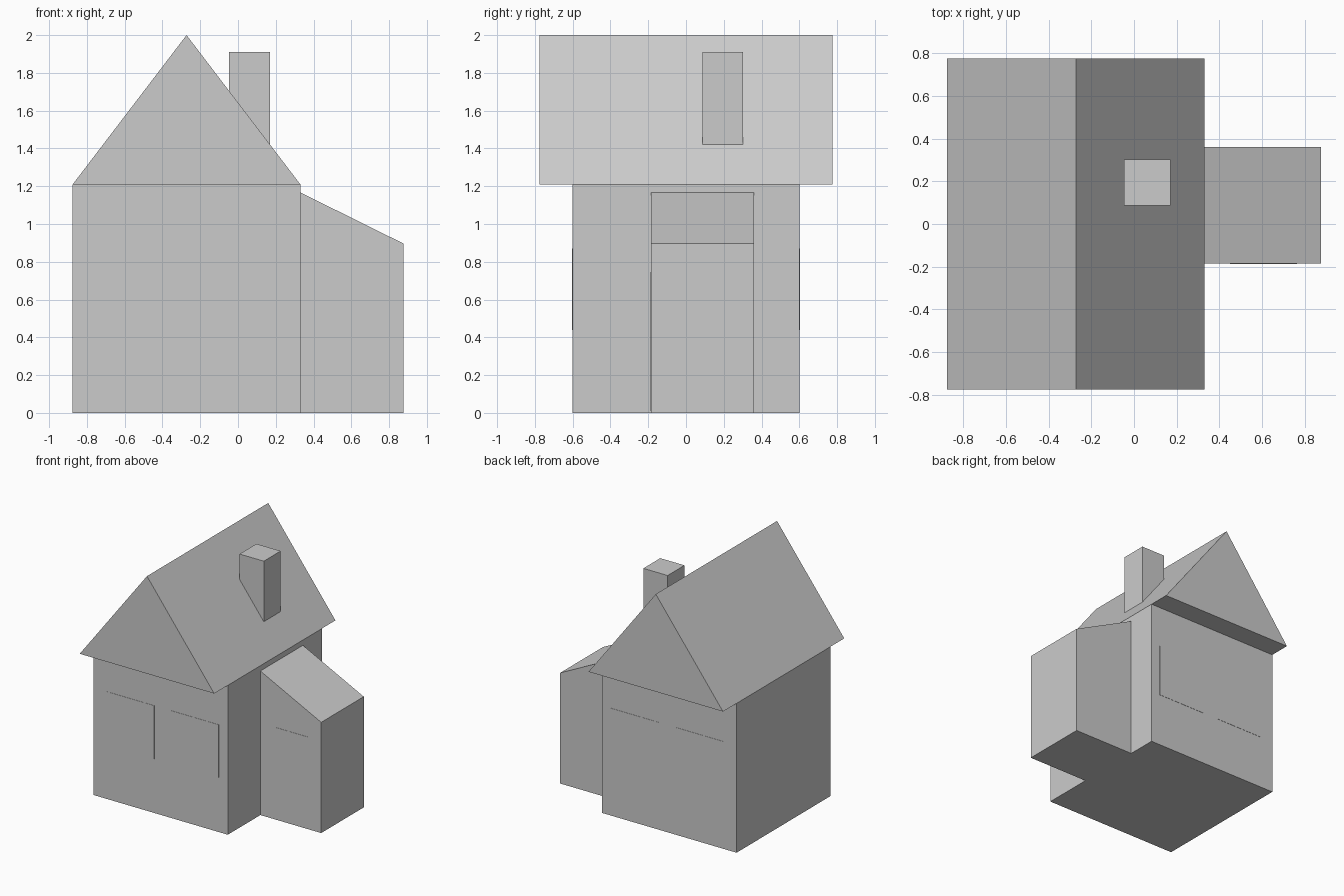
import bpy

if "Cube" in bpy.data.objects:
    bpy.data.objects.remove(bpy.data.objects["Cube"])


def prism(name, profile, y0, y1):
    """Extrude an (x, z) outline, listed anticlockwise from the front, from y0 to y1."""
    n = len(profile)
    verts = [(x, y, z) for y in (y0, y1) for x, z in profile]
    faces = [tuple(range(n)), tuple(reversed(range(n, 2 * n)))]
    for i in range(n):
        j = (i + 1) % n
        faces.append((i, i + n, j + n, j))
    mesh = bpy.data.meshes.new(name)
    mesh.from_pydata(verts, [], faces)
    obj = bpy.data.objects.new(name, mesh)
    bpy.context.collection.objects.link(obj)
    return obj


def box(name, x0, x1, y0, y1, z0, z1):
    return prism(name, [(x0, z0), (x1, z0), (x1, z1), (x0, z1)], y0, y1)


LEFT, WALL, RIGHT = -0.875, 0.33, 0.875
EAVE, HALF_DEPTH = 1.21, 0.602
PANEL = 0.002  # how far windows and door stand proud

# Main house and overhanging gable roof
box("house_walls", LEFT, WALL, -HALF_DEPTH, HALF_DEPTH, 0, EAVE)
prism("gable_roof", [(LEFT, EAVE), (WALL, EAVE), ((LEFT + WALL) / 2, 2.0)],
      -0.776, 0.776)

# Chimney, rooted inside the roof
box("chimney", -0.047, 0.17, 0.087, 0.303, 1.40, 1.91)

# Side porch with sloping top
prism("side_porch", [(WALL, 0), (RIGHT, 0), (RIGHT, 0.897), (WALL, 1.167)],
      -0.185, 0.36)
box("door", 0.45, 0.763, -0.185 - PANEL, -0.185, 0.01, 0.747)

# Two windows on the front and two on the back
for side, y in (("front", -HALF_DEPTH - PANEL), ("back", HALF_DEPTH)):
    for label, x in (("left", -0.763), ("right", -0.186)):
        box(f"{side}_window_{label}", x, x + 0.435, y, y + PANEL, 0.44, 0.87)
